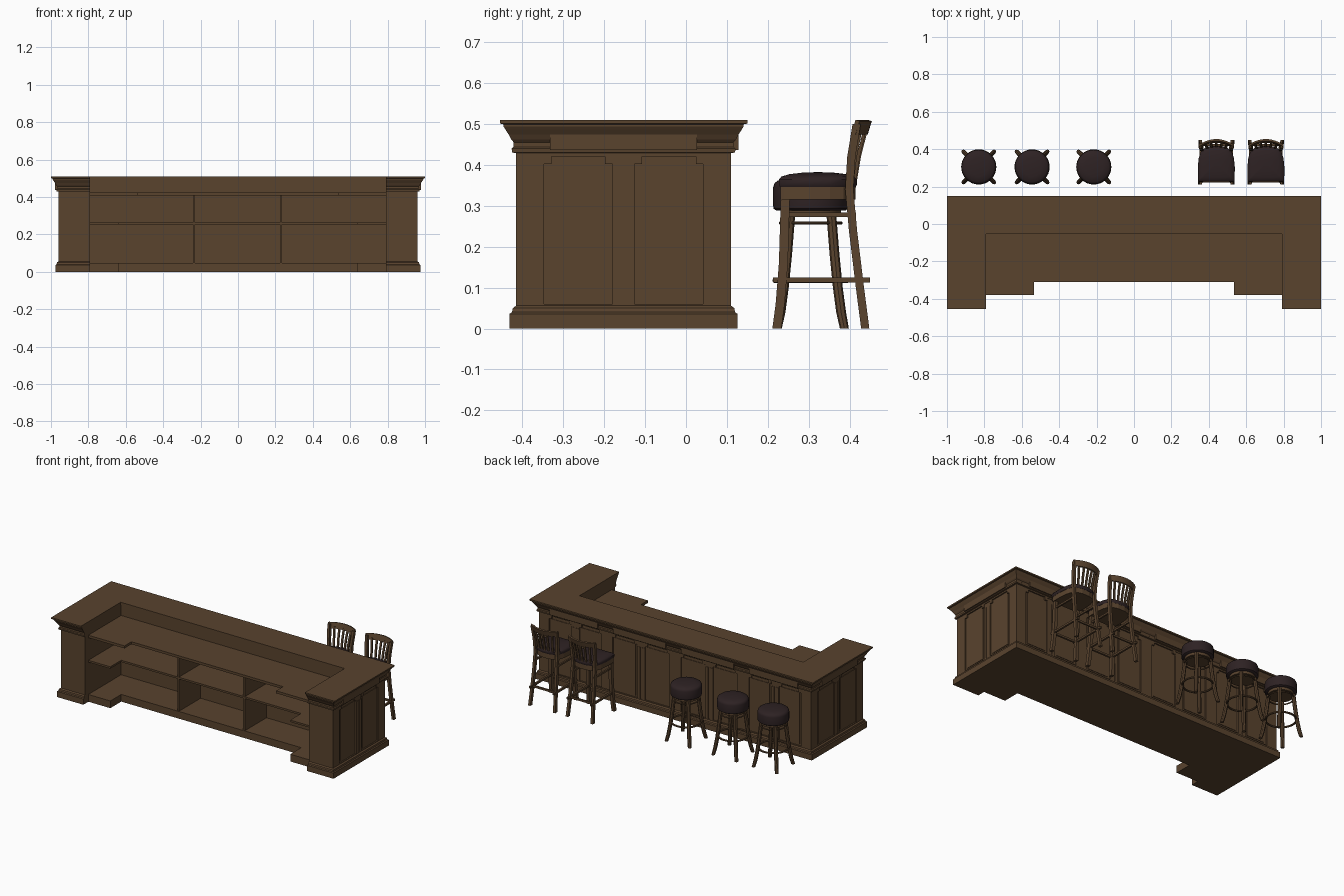
import bpy, bmesh, math
from math import cos, sin, pi

if "Cube" in bpy.data.objects:
    bpy.data.objects.remove(bpy.data.objects["Cube"])


def material(name, rgb):
    m = bpy.data.materials.new(name)
    m.diffuse_color = (*rgb, 1)
    m.use_nodes = True
    m.node_tree.nodes["Principled BSDF"].inputs["Base Color"].default_value = m.diffuse_color
    return m


WOOD = material("brown wood", (0.100, 0.056, 0.027))
LEATHER = material("dark leather", (0.027, 0.016, 0.017))


def build(name, verts, faces, mat, smooth=False):
    me = bpy.data.meshes.new(name)
    me.from_pydata(verts, [], faces)
    bm = bmesh.new()
    bm.from_mesh(me)
    bmesh.ops.recalc_face_normals(bm, faces=bm.faces)
    bm.to_mesh(me)
    bm.free()
    me.materials.append(mat)
    ob = bpy.data.objects.new(name, me)
    bpy.context.collection.objects.link(ob)
    if smooth:
        bpy.context.view_layer.objects.active = ob
        ob.select_set(True)
        bpy.ops.object.shade_smooth_by_angle(angle=math.radians(40))
        ob.select_set(False)
    return ob


def loft(name, rings, mat=WOOD, smooth=False):
    """Skin a list of equal-length rings and cap both ends."""
    n = len(rings[0])
    verts = [p for r in rings for p in r]
    faces = [(k * n + i, k * n + (i + 1) % n, (k + 1) * n + (i + 1) % n, (k + 1) * n + i)
             for k in range(len(rings) - 1) for i in range(n)]
    faces += [tuple(range(n)), tuple(range(len(verts) - n, len(verts)))]
    return build(name, verts, faces, mat, smooth)


def box(name, x0, x1, y0, y1, z0, z1, mat=WOOD):
    return loft(name, [[(x0, y0, z), (x1, y0, z), (x1, y1, z), (x0, y1, z)] for z in (z0, z1)], mat)


def circle(cx, cy, z, r, n=32):
    return [(cx + r * cos(2 * pi * i / n), cy + r * sin(2 * pi * i / n), z) for i in range(n)]


def post(name, pts, w, d):
    """Rectangular bar following points that run upward."""
    loft(name, [[(x - w, y - d, z), (x + w, y - d, z), (x + w, y + d, z), (x - w, y + d, z)]
                for x, y, z in pts])


def ring(name, cx, cy, z, r, t):
    n, m = 32, 8
    v = [(cx + (r + t * cos(2 * pi * j / m)) * cos(2 * pi * i / n),
          cy + (r + t * cos(2 * pi * j / m)) * sin(2 * pi * i / n),
          z + t * sin(2 * pi * j / m)) for i in range(n) for j in range(m)]
    f = [(i * m + j, i * m + (j + 1) % m, (i + 1) % n * m + (j + 1) % m, (i + 1) % n * m + j)
         for i in range(n) for j in range(m)]
    build(name, v, f, WOOD, True)


# --- Counter shell: U-shaped outline stacked through plinth, wall and cornice
IN_X, IN_Y, X, YB, YF, D = 0.79, -0.05, 0.96, 0.11, -0.415, 0.008


def outline(d, z):
    return [(-IN_X, IN_Y, z), (-IN_X, YF - d, z), (-X - d, YF - d, z), (-X - d, YB + d, z),
            (X + d, YB + d, z), (X + d, YF - d, z), (IN_X, YF - d, z), (IN_X, IN_Y, z)]


profile = [(0.016, 0), (0.016, 0.036), (0.010, 0.040), (0.008, 0.050), (0.0, 0.056), (-D, 0.056),
           (-D, 0.428), (0.010, 0.430), (0.011, 0.440), (0.006, 0.444), (0.006, 0.455),
           (0.012, 0.462), (0.018, 0.474), (0.026, 0.486), (0.031, 0.494), (0.031, 0.499),
           (0.040, 0.501), (0.040, 0.510)]
loft("counter_shell", [outline(d, z) for d, z in profile])


# --- Panelled cladding on the outer walls, in units of two panels each
def cladding(place, length, mid_post, end_post):
    """place(name, u0, u1, z0, z1, depth) puts a board on the wall."""
    a, b = -length / 2 + end_post, length / 2 - mid_post
    place("left_stile", -length / 2, a, 0.054, 0.43, D)
    place("right_stile", b, length / 2, 0.054, 0.43, D)
    c = (a + b) / 2
    place("top_rail", a, b, 0.42, 0.43, D)
    place("bottom_rail", a, b, 0.054, 0.060, D)
    place("centre_stile", c - 0.027, c + 0.027, 0.06, 0.42, D * 0.6)
    for s in (-1, 1):
        place("centre_strip", c + s * 0.016 - 0.010, c + s * 0.016 + 0.010, 0.06, 0.39, D)
    for p0, p1 in ((a, c - 0.027), (c + 0.027, b)):
        for q in (p0, p1 - 0.018):
            place("panel_corner_block", q, q + 0.018, 0.402, 0.42, D)
        place("raised_field", p0 + 0.014, p1 - 0.014, 0.072, 0.40, D * 0.4)
    place("frieze_block", a + 0.015, b - 0.015, 0.436, 0.475, D + 0.018)


for k, cx in enumerate((-0.72, -0.24, 0.24, 0.72)):
    def back(n, u0, u1, z0, z1, d, cx=cx):
        box("back_" + n, cx + u0, cx + u1, YB - 0.02, YB - D + d, z0, z1)
    cladding(back, 0.48, 0.07 if k == 3 else 0.04, 0.07 if k == 0 else 0.04)

for s in (-1, 1):
    def side(n, u0, u1, z0, z1, d, s=s):
        xs = sorted((s * (X - 0.02), s * (X - D + d)))
        yc = (YB + YF) / 2
        box("side_" + n, *xs, yc + u0, yc + u1, z0, z1)
    cladding(side, YB - YF, 0.068, 0.068)
    xs = sorted((s * IN_X, s * X))
    box("arm_end_panel", *xs, YF, YF + 0.02, 0.054, 0.43)


# --- Serving side: worktop, shelf, floor and dividers
def tray(name, xn, yn, z0, z1):
    loft(name, [[(-IN_X, IN_Y, z), (-IN_X, -0.38, z), (-xn, -0.38, z), (-xn, yn, z),
                 (xn, yn, z), (xn, -0.38, z), (IN_X, -0.38, z), (IN_X, IN_Y, z)] for z in (z0, z1)])


tray("worktop", 0.535, -0.31, 0.408, 0.424)
tray("middle_shelf", 0.635, -0.27, 0.252, 0.264)
tray("shelf_floor", 0.635, -0.27, 0.0, 0.046)
for x in (-0.235, 0.23):
    box("shelf_divider", x - 0.006, x + 0.006, -0.268, IN_Y, 0.046, 0.408)
box("counter_inner_lip", -IN_X, IN_X, IN_Y - 0.004, IN_Y + 0.01, 0.492, 0.51)


# --- Round stools
for cx in (-0.83, -0.545, -0.215):
    cy = 0.305
    loft("round_seat", [circle(cx, cy, z, r) for r, z in (
        (0.084, 0.288), (0.091, 0.293), (0.092, 0.30), (0.092, 0.345), (0.089, 0.355),
        (0.080, 0.362), (0.05, 0.367), (0.01, 0.369))], LEATHER, True)
    loft("seat_base", [circle(cx, cy, z, 0.074) for z in (0.272, 0.289)], WOOD, True)
    ring("foot_ring", cx, cy, 0.117, 0.088, 0.006)
    ring("upper_ring", cx, cy, 0.258, 0.074, 0.004)
    for sx in (-1, 1):
        for sy in (-1, 1):
            loft("stool_leg", [circle(cx + sx * k, cy + sy * k, z, r, 8) for k, z, r in (
                (0.082, 0, 0.011), (0.074, 0.04, 0.012), (0.066, 0.10, 0.012),
                (0.058, 0.18, 0.012), (0.050, 0.28, 0.012))], WOOD, True)


# --- Chairs with backs
def seat_outline(cx, k, z):
    half = [(0.094, -0.096), (0.098, -0.088), (0.099, -0.02), (0.094, 0.03), (0.082, 0.065),
            (0.058, 0.086), (0.025, 0.095)]
    pts = half + [(-x, y) for x, y in reversed(half)]
    return [(cx + x * k, 0.323 + y * k, z) for x, y in pts]


for cx in (0.44, 0.705):
    loft("chair_apron", [seat_outline(cx, 0.96, z) for z in (0.315, 0.348)])
    loft("chair_cushion", [seat_outline(cx, k, z) for k, z in (
        (0.97, 0.346), (1.0, 0.352), (1.0, 0.364), (0.94, 0.371), (0.75, 0.377),
        (0.4, 0.381), (0.1, 0.382))], LEATHER, True)
    for s in (-1, 1):
        # front legs and continuous rear leg / back posts
        post("chair_front_leg", [(cx + s * 0.088, 0.222, 0), (cx + s * 0.085, 0.230, 0.06),
                                 (cx + s * 0.081, 0.238, 0.16), (cx + s * 0.078, 0.243, 0.33)],
             0.010, 0.011)
        post("chair_rear_post", [(cx + s * 0.088, 0.438, 0), (cx + s * 0.083, 0.425, 0.10),
                                 (cx + s * 0.078, 0.408, 0.24), (cx + s * 0.076, 0.399, 0.34),
                                 (cx + s * 0.080, 0.404, 0.42), (cx + s * 0.086, 0.417, 0.50)],
             0.008, 0.010)
        box("side_stretcher", cx + s * 0.083 - 0.006, cx + s * 0.083 + 0.006,
            0.212, 0.45, 0.113, 0.125)
        box("upper_side_rail", cx + s * 0.078 - 0.005, cx + s * 0.078 + 0.005,
            0.235, 0.415, 0.272, 0.283)
    box("front_stretcher", cx - 0.083, cx + 0.083, 0.221, 0.233, 0.113, 0.125)
    box("rear_stretcher", cx - 0.083, cx + 0.083, 0.418, 0.428, 0.113, 0.125)

    def bow(u):
        return 0.030 * (1 - u * u)

    # curved, leaning top rail
    rail = []
    for i in range(13):
        u = -1 + i / 6
        x, y = cx + 0.093 * u, 0.404 + bow(u)
        rail.append([(x, y, 0.474), (x, y + 0.010, 0.474), (x, y + 0.020, 0.507), (x, y + 0.010, 0.510)])
    loft("chair_top_rail", rail, WOOD, True)
    # fanned back slats
    for i in range(5):
        u = (i - 2) / 3
        post("chair_back_slat", [(cx + 0.070 * u, 0.396 + 0.5 * bow(u), 0.345),
                                 (cx + 0.078 * u, 0.401 + 0.75 * bow(u), 0.42),
                                 (cx + 0.088 * u, 0.410 + bow(u), 0.485)], 0.006, 0.004)
